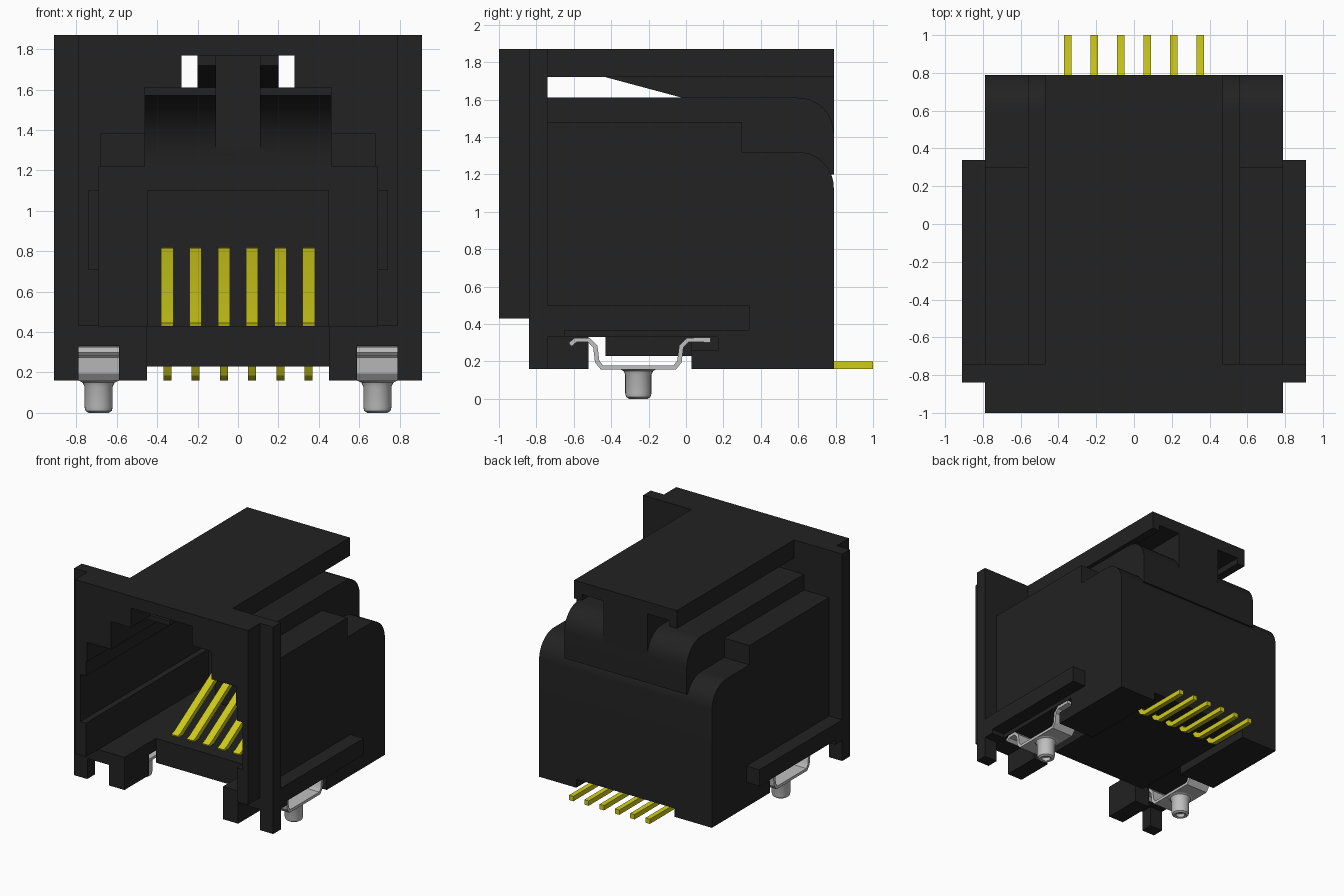
import bpy, bmesh, math
from mathutils import Vector

cube = bpy.data.objects.get("Cube")
if cube:
    bpy.data.objects.remove(cube, do_unlink=True)


def material(name, color, metallic=0.0):
    m = bpy.data.materials.new(name)
    m.use_nodes = True
    m.diffuse_color = (*color, 1)
    m.node_tree.nodes["Principled BSDF"].inputs["Base Color"].default_value = (*color, 1)
    return m


BLACK = material("black plastic", (0.016, 0.016, 0.016))
GOLD = material("yellow contact metal", (0.62, 0.60, 0.01))
STEEL = material("light grey metal", (0.53, 0.53, 0.53))


def finish(name, bm, mat):
    bmesh.ops.recalc_face_normals(bm, faces=bm.faces[:])
    mesh = bpy.data.meshes.new(name)
    bm.to_mesh(mesh)
    bm.free()
    obj = bpy.data.objects.new(name, mesh)
    bpy.context.collection.objects.link(obj)
    if mat:
        mesh.materials.append(mat)
    return obj


def prism(name, profile, x0, x1, mat=BLACK):
    """Extrude a (y, z) profile along x."""
    bm = bmesh.new()
    face = bm.faces.new([bm.verts.new((x0, y, z)) for y, z in profile])
    ext = bmesh.ops.extrude_face_region(bm, geom=[face])["geom"]
    moved = [v for v in ext if isinstance(v, bmesh.types.BMVert)]
    bmesh.ops.translate(bm, vec=(x1 - x0, 0, 0), verts=moved)
    return finish(name, bm, mat)


def box(name, x0, x1, y0, y1, z0, z1, mat=BLACK):
    return prism(name, [(y0, z0), (y1, z0), (y1, z1), (y0, z1)], x0, x1, mat)


def rounded(y0, y1, z0, z1, ry, rz):
    """Side profile with the upper back corner rounded."""
    arc = [(y1 - ry + ry * math.cos(a), z1 - rz + rz * math.sin(a))
           for a in [i * math.pi / 20 for i in range(11)]]
    return [(y0, z0), (y1, z0)] + arc + [(y0, z1)]


def ribbon(path, t):
    """Thicken an open (y, z) path into a closed strip profile."""
    pts = [Vector(p) for p in path]
    sides = ([], [])
    for i, p in enumerate(pts):
        d0 = (p - pts[max(i - 1, 0)]).normalized()
        d1 = (pts[min(i + 1, len(pts) - 1)] - p).normalized()
        d = (d0 + d1).normalized()
        n = Vector((-d.y, d.x)) * t / 2
        sides[0].append(tuple(p + n))
        sides[1].append(tuple(p - n))
    return sides[0] + sides[1][::-1]


# Housing solids
flange = box("front_flange", -0.91, 0.91, -0.84, -0.74, 0.16, 1.87)
lip = box("front_lip", -0.79, 0.79, -1.0, -0.84, 0.43, 1.87)
shell = prism("main_shell", rounded(-0.74, 0.79, 0.33, 1.32, 0.19, 0.19), -0.79, 0.79)
upper = prism("upper_shell", rounded(-0.74, 0.79, 1.2, 1.61, 0.19, 0.19), -0.56, 0.56)
shoulders = [box("shoulder", *sorted((s * 0.55, s * 0.79)), -0.74, 0.30, 1.25, 1.48)
             for s in (-1, 1)]
rails = [box("rear_rail", *sorted((s * 0.45, s * 0.79)), 0.03, 0.79, 0.16, 0.34)
         for s in (-1, 1)]

# Cutters for the plug opening, latch channel and underside
cavity = [
    box("cut_plug", -0.69, 0.69, -1.1, 0.6, 0.43, 1.22, None),
    box("cut_guides", -0.74, 0.74, -1.1, 0.58, 0.71, 1.10, None),
    box("cut_shoulder", -0.68, 0.68, -1.1, 0.2, 1.15, 1.38, None),
    prism("cut_roof", rounded(-1.1, 0.6, 1.0, 1.57, 0.3, 0.32), -0.46, 0.46, None),
    box("cut_latch_slot", -0.11, 0.11, -1.1, 0.6, 1.3, 1.77, None),
]
front_cuts = [
    box("cut_front_step", -0.46, 0.46, -1.1, -0.74, 1.3, 1.61, None),
    box("cut_front_notch", -0.28, 0.28, -1.1, -0.7, 1.45, 1.77, None),
]
under_cut = box("cut_under", -0.45, 0.45, -1.1, -0.43, 0.1, 0.6, None)
foot_cuts = [box("cut_foot", *sorted((s * 0.59, s * 0.79)), -1.1, -0.5, 0.1, 0.33, None)
             for s in (-1, 1)]
slot_cuts = [box("cut_clip_slot", *sorted((s * 0.59, s * 0.85)), -0.1, 0.17, 0.26, 0.33, None)
             for s in (-1, 1)]


def carve(obj, cutters):
    bpy.context.view_layer.objects.active = obj
    for c in cutters:
        mod = obj.modifiers.new(c.name, 'BOOLEAN')
        mod.operation = 'DIFFERENCE'
        mod.solver = 'EXACT'
        mod.object = c
        bpy.ops.object.modifier_apply(modifier=mod.name)


carve(flange, cavity + front_cuts[:1] + front_cuts[1:] + [under_cut] + foot_cuts)
carve(lip, cavity + front_cuts)
carve(shell, cavity + [under_cut])
carve(upper, cavity)
for part in shoulders:
    carve(part, cavity[:3])
for part, cut in zip(rails, slot_cuts):
    carve(part, [cut])
for c in cavity + front_cuts + [under_cut] + foot_cuts + slot_cuts:
    bpy.data.objects.remove(c, do_unlink=True)

# Floor, contact block, top plate and rear post
box("floor", -0.45, 0.45, -0.43, 0.79, 0.23, 0.43)
box("contact_block", -0.45, 0.45, 0.35, 0.65, 0.40, 1.10)
box("top_plate", -0.47, 0.47, -0.74, 0.79, 1.77, 1.87)
box("rear_post", -0.2, 0.2, 0.6, 0.79, 1.2, 1.77)

wedge = [(-0.43, 1.72), (-0.02, 1.61), (0.7, 1.58), (0.7, 1.78), (-0.43, 1.78)]
strip = [(-0.62, 0.29), (-0.59, 0.315), (-0.52, 0.315), (-0.485, 0.28), (-0.475, 0.2),
         (-0.45, 0.168), (-0.06, 0.168), (-0.035, 0.2), (-0.025, 0.28), (0.01, 0.315),
         (0.13, 0.315)]
peg_profile = [(0.03, 0.03), (0.035, 0.005), (0.05, 0.0), (0.065, 0.01), (0.07, 0.03),
               (0.07, 0.13), (0.08, 0.15), (0.1, 0.16)]


def peg(x, y):
    """Lathe the locating peg around its own vertical axis."""
    bm = bmesh.new()
    prof = [(0, 0.03)] + peg_profile + [(0, 0.165)]
    vs = [bm.verts.new((r, 0, z)) for r, z in prof]
    es = [bm.edges.new(pair) for pair in zip(vs, vs[1:])]
    bmesh.ops.spin(bm, geom=vs + es, cent=(0, 0, 0), axis=(0, 0, 1),
                   angle=math.tau, steps=24)
    bmesh.ops.remove_doubles(bm, verts=bm.verts[:], dist=0.0005)
    bmesh.ops.translate(bm, vec=(x, y, 0), verts=bm.verts[:])
    return finish("locating_peg", bm, STEEL)


# Mirrored details
for s in (-1, 1):
    def span(a, b):
        return sorted((s * a, s * b))
    prism("latch_rib", wedge, *span(0.11, 0.2))
    box("plate_lip", *span(0.4, 0.47), -0.74, 0.79, 1.72, 1.78)
    box("side_ledge", *span(0.78, 0.91), -0.74, 0.34, 0.365, 0.50)
    box("ledge_end", *span(0.78, 0.91), -0.74, -0.65, 0.33, 0.37)
    box("front_foot", *span(0.45, 0.59), -0.74, -0.52, 0.16, 0.35)
    prism("board_clip", ribbon(strip, 0.025), *span(0.59, 0.79), STEEL)
    peg(s * 0.69, -0.255)

# Spring contacts inside and solder pins at the back
spring = ribbon([(-0.32, 0.425), (-0.28, 0.44), (0.3, 0.795), (0.37, 0.8)], 0.04)
pin = ribbon([(0.5, 0.25), (0.53, 0.2), (0.57, 0.18), (1.0, 0.18)], 0.04)
for i in range(6):
    x = (i - 2.5) * 0.14
    prism("spring_contact", spring, x - 0.03, x + 0.03, GOLD)
    prism("solder_pin", pin, x - 0.02, x + 0.02, GOLD)

# Smooth the rounded surfaces and keep crisp edges
bpy.ops.object.select_all(action='DESELECT')
for obj in bpy.context.collection.objects:
    if obj.type == 'MESH':
        obj.select_set(True)
        bpy.context.view_layer.objects.active = obj
bpy.ops.object.shade_smooth_by_angle(angle=math.radians(30))
